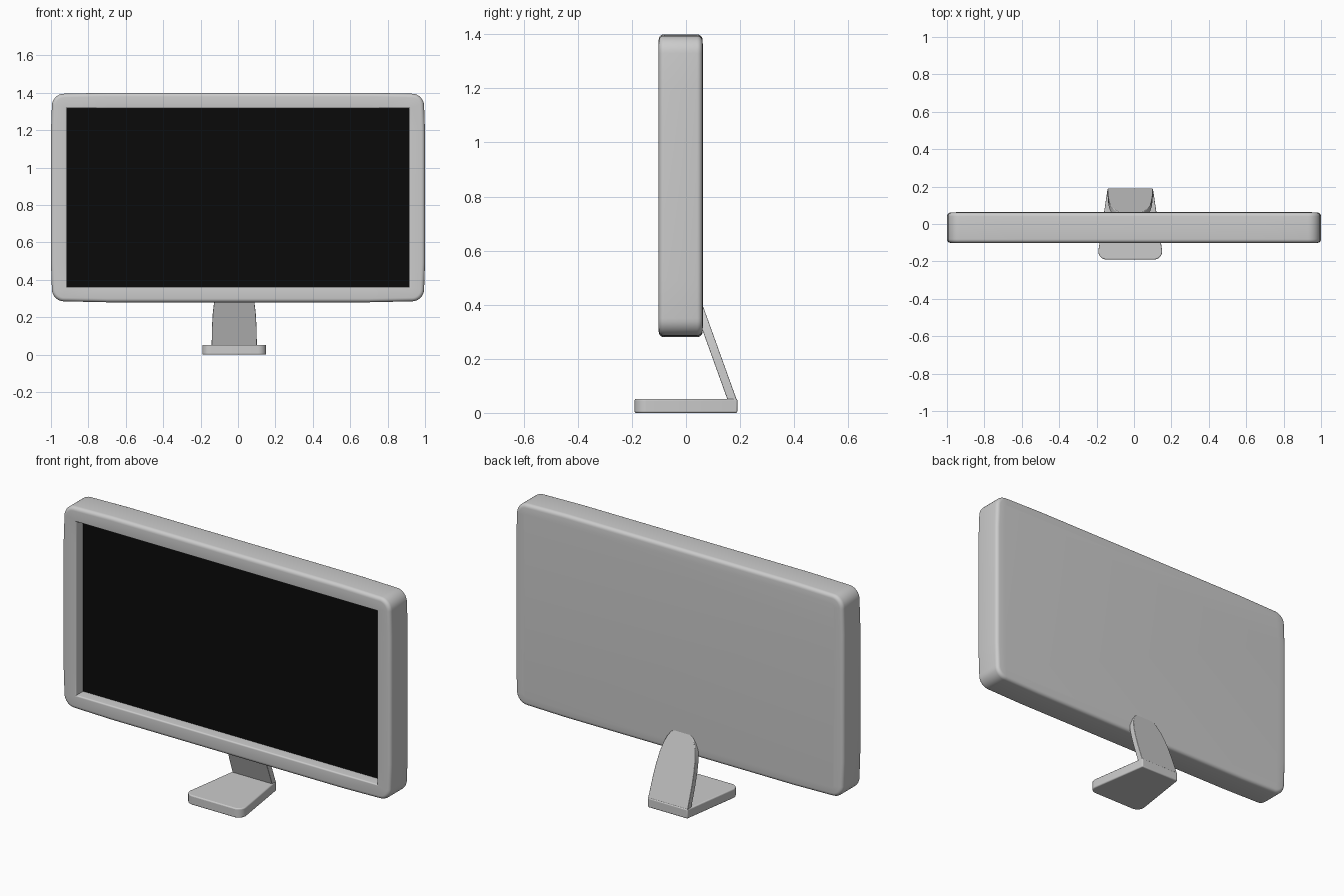
import bpy, bmesh, math

if "Cube" in bpy.data.objects:
    bpy.data.objects.remove(bpy.data.objects["Cube"])

CZ = 0.84          # height of the display centre
SX = -0.02         # stand sits slightly off centre


def make(name, bm, smooth=True, bevel=0):
    bmesh.ops.remove_doubles(bm, verts=bm.verts, dist=1e-5)
    bmesh.ops.recalc_face_normals(bm, faces=bm.faces)
    me = bpy.data.meshes.new(name)
    bm.to_mesh(me)
    bm.free()
    ob = bpy.data.objects.new(name, me)
    bpy.context.collection.objects.link(ob)
    bpy.ops.object.select_all(action='DESELECT')
    ob.select_set(True)
    bpy.context.view_layer.objects.active = ob
    if bevel:
        m = ob.modifiers.new("bevel", 'BEVEL')
        m.width, m.segments = bevel, 3
        m.limit_method, m.angle_limit = 'ANGLE', math.radians(40)
    if smooth:
        bpy.ops.object.shade_smooth_by_angle(angle=math.radians(35))
    return ob


def outline(inset):
    # rounded rectangle whose long edges bow out very slightly
    hx, hz, r = 0.995 - inset, 0.555 - inset, max(0.065 - inset, 0.012)
    q = [(hx + 0.005, 0.35)]
    for i in range(9):
        a = math.pi / 2 * i / 8
        q.append((hx - r + r * math.cos(a), hz - r + r * math.sin(a)))
    q.append((0.7, hz + 0.005))
    pts = q + [(-x, z) for x, z in reversed(q)]
    return pts + [(-x, -z) for x, z in pts]


def clamp(hx, hz):
    # same loop pushed onto a sharp-cornered rectangle (the screen opening)
    res = []
    for x, z in outline(0):
        sx, sz = math.copysign(1, x), math.copysign(1, z)
        res.append((sx * min(abs(x), hx), sz * min(abs(z), hz)))
    return res


# display housing: loops from the back cap, round the rim, into the recess
R = 0.02
arc = [math.pi / 2 * i / 5 for i in range(6)]
loops = [(outline(0.05), 0.063)]
loops += [(outline(R - R * math.sin(a)), 0.061 - R + R * math.cos(a)) for a in arc]
loops += [(outline(R - R * math.cos(a)), -0.101 + R - R * math.sin(a)) for a in arc]
r = 0.008
loops += [(clamp(0.915 + r - r * math.sin(a), 0.477 + r - r * math.sin(a)),
           -0.101 + r - r * math.cos(a)) for a in arc]
loops.append((clamp(0.915, 0.477), -0.038))

bm = bmesh.new()
rings = [[bm.verts.new((x, y, CZ + z)) for x, z in pts] for pts, y in loops]
for a, b in zip(rings, rings[1:]):
    n = len(a)
    for i in range(n):
        j = (i + 1) % n
        bm.faces.new((a[i], a[j], b[j], b[i]))
bm.faces.new(rings[0])
make("display_housing", bm)

# black screen panel at the bottom of the recess
bm = bmesh.new()
bm.faces.new([bm.verts.new((x, -0.04, CZ + z)) for x, z in
              ((-0.915, -0.477), (0.915, -0.477), (0.915, 0.477), (-0.915, 0.477))])
screen = make("screen", bm, smooth=False)
mat = bpy.data.materials.new("screen_black")
mat.diffuse_color = (0.003, 0.003, 0.003, 1)
mat.use_nodes = True
mat.node_tree.nodes["Principled BSDF"].inputs["Base Color"].default_value = mat.diffuse_color
screen.data.materials.append(mat)


def slab(name, pts, offset, bevel):
    # extrude a half profile, mirrored about the stand centre line
    full = pts + [(-x, y, z) for x, y, z in reversed(pts) if x > 1e-6]
    bm = bmesh.new()
    f = bm.faces.new([bm.verts.new((SX + x, y, z)) for x, y, z in full])
    ext = bmesh.ops.extrude_face_region(bm, geom=[f], use_keep_orig=True)
    bmesh.ops.translate(bm, vec=offset,
                        verts=[v for v in ext['geom'] if isinstance(v, bmesh.types.BMVert)])
    return make(name, bm, bevel=bevel)


# foot plate: tapers to the back, rounded front corners
foot = []
for i in range(9):
    a = math.pi / 2 * i / 8
    foot.append((0.127 + 0.044 * math.sin(a), -0.146 - 0.044 * math.cos(a), 0.0))
foot.append((0.121, 0.19, 0.0))
slab("foot_plate", foot, (0, 0, 0.052), 0.006)

# leaning neck with an arched top that runs into the housing
neck = [(w, 0.187 - 0.36 * (z - 0.05), z) for w, z in
        ((0.121, 0.042), (0.119, 0.15), (0.115, 0.22), (0.108, 0.28), (0.097, 0.325),
         (0.083, 0.36), (0.066, 0.385), (0.046, 0.4), (0.024, 0.408), (0, 0.41))]
slab("neck", neck, (0, -0.034, 0), 0.003)
